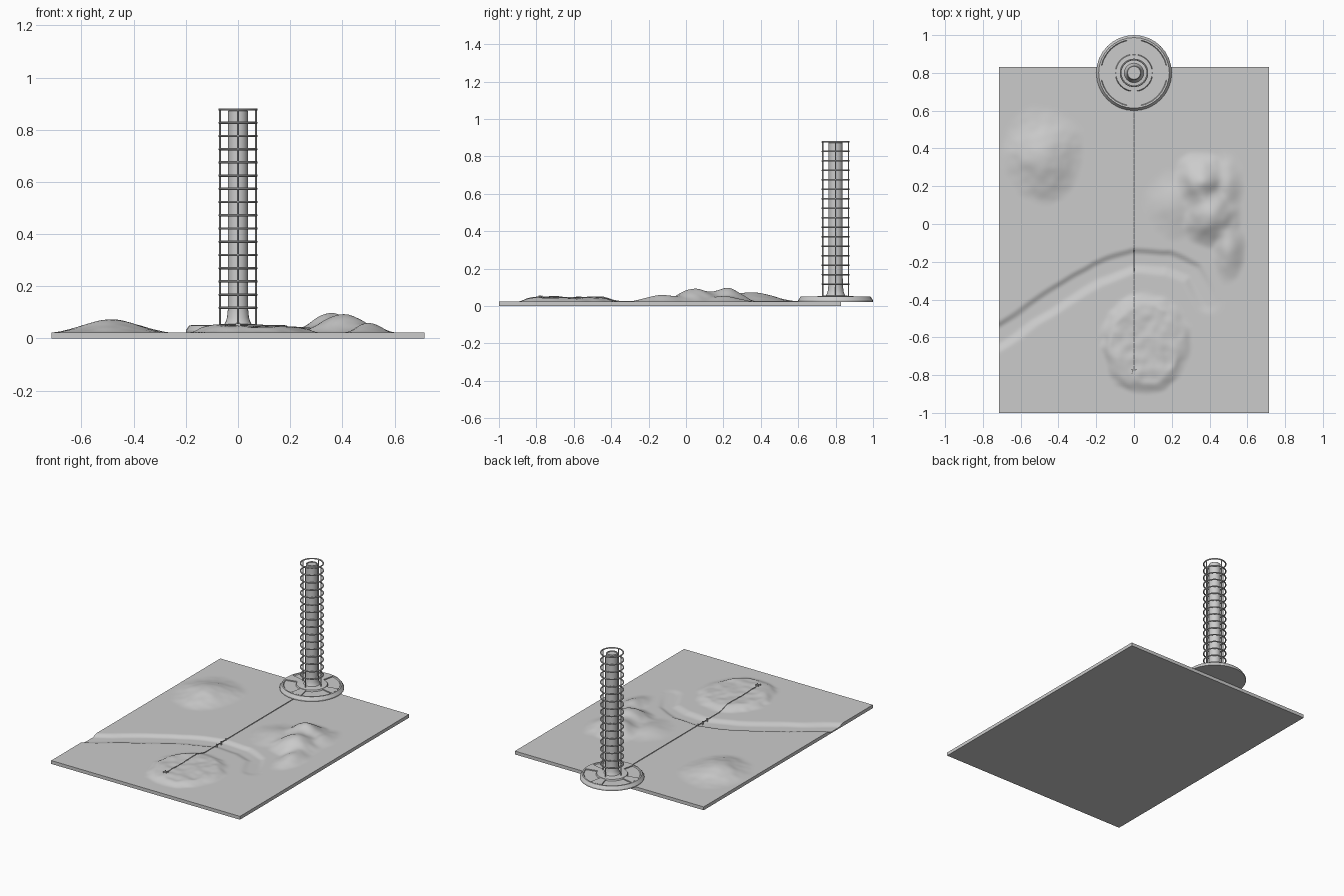
import bpy, bmesh, math
from mathutils import Vector, noise

if "Cube" in bpy.data.objects:
    bpy.data.objects.remove(bpy.data.objects["Cube"])

TOP = 0.023            # level of the flat ground
TC = Vector((0, 0.8, 0))   # tower axis


def finish(bm, name, smooth=None):
    bmesh.ops.recalc_face_normals(bm, faces=bm.faces)
    me = bpy.data.meshes.new(name)
    bm.to_mesh(me)
    bm.free()
    ob = bpy.data.objects.new(name, me)
    bpy.context.collection.objects.link(ob)
    if smooth:
        bpy.ops.object.select_all(action='DESELECT')
        ob.select_set(True)
        bpy.context.view_layer.objects.active = ob
        bpy.ops.object.shade_smooth_by_angle(angle=math.radians(smooth))
    return ob


def lathe(name, profile, n=32):
    bm = bmesh.new()
    rings = [[bm.verts.new((TC.x + r * math.cos(2 * math.pi * i / n),
                            TC.y + r * math.sin(2 * math.pi * i / n), z)) for i in range(n)]
             for r, z in profile]
    for a, b in zip(rings, rings[1:]):
        for i in range(n):
            bm.faces.new((a[i], a[(i + 1) % n], b[(i + 1) % n], b[i]))
    bm.faces.new(rings[0])
    bm.faces.new(rings[-1])
    return finish(bm, name, 30)


def rod(name, pts, radius):
    cu = bpy.data.curves.new(name, 'CURVE')
    cu.dimensions = '3D'
    cu.bevel_depth = radius
    cu.bevel_resolution = 1
    cu.use_fill_caps = True
    sp = cu.splines.new('POLY')
    sp.points.add(len(pts) - 1)
    for p, c in zip(sp.points, pts):
        p.co = (*c, 1)
    ob = bpy.data.objects.new(name, cu)
    bpy.context.collection.objects.link(ob)
    return ob


def box(name, centre, size):
    bm = bmesh.new()
    bmesh.ops.create_cube(bm, size=1)
    for v in bm.verts:
        v.co = Vector(a * b for a, b in zip(v.co, size)) + Vector(centre)
    return finish(bm, name)


def step(t):
    t = min(1, max(0, t))
    return t * t * (3 - 2 * t)


# Hills: centre x, y, radius x, y, height
HILLS = [(-0.48, 0.36, 0.23, 0.27, 0.05),
         (0.36, 0.22, 0.17, 0.16, 0.075), (0.41, 0.05, 0.18, 0.2, 0.07),
         (0.50, -0.13, 0.10, 0.20, 0.036), (0.49, 0.2, 0.10, 0.18, 0.03),
         (0.21, 0.1, 0.16, 0.2, 0.022)]
RIVER = [Vector(p) for p in ((-0.8, -0.64), (-0.6, -0.51), (-0.4, -0.37), (-0.2, -0.25),
                             (0, -0.18), (0.18, -0.19), (0.32, -0.25), (0.4, -0.4))]


def height(x, y):
    n1 = noise.noise((x * 7, y * 7, 1.3))
    n2 = noise.noise((x * 19, y * 19, 4.7))
    total = 0
    for cx, cy, rx, ry, h in HILLS:
        r = math.hypot((x - cx) / rx, (y - cy) / ry) + 0.10 * n1 + 0.04 * n2
        total += (h * step(1 - r)) ** 2.5
    z = TOP + total ** 0.4
    # Rough low plateau
    r = math.hypot((x - 0.06) / 0.25, (y + 0.63) / 0.28) + 0.08 * n1 + 0.06 * n2
    edge = step((1 - r) / 0.3)
    z += edge * (0.023 - 0.02 * (x - 0.02) + 0.006 * n2)
    # Carved river bed, steeper on its far bank
    p = Vector((x, y))
    best = (9, p)
    for a, b in zip(RIVER, RIVER[1:]):
        t = max(0, min(1, (p - a).dot(b - a) / (b - a).length_squared))
        q = a + (b - a) * t
        best = min(best, ((p - q).length, q), key=lambda k: k[0])
    d, q = best
    wide = 0.06 if y > q.y else 0.085
    z -= 0.014 * step((1 - (d + 0.01 * n1) / wide) * 1.6) * step((0.5 - x) / 0.25)
    return z


# Landscape slab
bm = bmesh.new()
bmesh.ops.create_grid(bm, x_segments=130, y_segments=166, size=1)
rim = [e for e in bm.edges if e.is_boundary]
for v in bm.verts:
    x, y = v.co.x * 0.715, -0.085 + v.co.y * 0.915
    v.co = (x, y, height(x, y))
new = bmesh.ops.extrude_edge_only(bm, edges=rim)['geom']
for v in new:
    if isinstance(v, bmesh.types.BMVert):
        v.co.z = 0
bmesh.ops.contextual_create(bm, geom=[e for e in new if isinstance(e, bmesh.types.BMEdge) and e.is_boundary])
finish(bm, "landscape", 50)

# Tower base disc and flared foot
lathe("tower_base", [(0.2, 0.022), (0.2, 0.031), (0.187, 0.05), (0.178, 0.05), (0.174, 0.044),
                     (0.1, 0.044), (0.096, 0.053), (0.075, 0.053), (0.058, 0.056)])
lathe("tower_column", [(0.055, 0.05), (0.048, 0.062), (0.042, 0.08), (0.039, 0.11), (0.038, 0.15),
                       (0.038, 0.872), (0.034, 0.876), (0.03, 0.876), (0.03, 0.87)], 24)

# Four raised wedges on the base
for k in range(4):
    bm = bmesh.new()
    low, high = [], []
    for r, s in ((0.09, -1), (0.178, -1), (0.18, 0), (0.178, 1), (0.09, 1)):
        a = k * math.pi / 2 + s * 0.22
        for ring, z in ((low, 0.04), (high, 0.051)):
            ring.append(bm.verts.new(TC + Vector((r * math.cos(a), r * math.sin(a), z))))
    bm.faces.new(low)
    bm.faces.new(high)
    for i in range(5):
        j = (i + 1) % 5
        bm.faces.new((low[i], low[j], high[j], high[i]))
    finish(bm, f"base_wedge_{k + 1}")

# Cage around the column: stacked hoops and upright rods
for i in range(16):
    bpy.ops.mesh.primitive_torus_add(location=TC + Vector((0, 0, 0.117 + i * 0.0507)), major_radius=0.071,
                                     minor_radius=0.0045, major_segments=32, minor_segments=8)
    bpy.context.object.name = f"cage_hoop_{i + 1}"
    bpy.ops.object.shade_smooth_by_angle()
for k in range(4):
    a = k * math.pi / 2
    foot = TC + Vector((0.069 * math.cos(a), 0.069 * math.sin(a), 0))
    rod(f"cage_rod_{k + 1}", [foot + Vector((0, 0, z)) for z in (0.05, 0.88)], 0.0035)

# Track from the tower across the river to the plateau
path = []
for i in range(47):
    y = 0.62 - i * 1.4 / 46
    path.append((0, y, max(TOP, height(0, y)) + 0.002))
rod("track", path, 0.003)
for y in (-0.13, -0.18, -0.23):
    box("bridge_post", (0, y, 0.019), (0.006, 0.006, 0.03))

# Small station at the end of the track
z_end = height(0, -0.78)
box("station", (0, -0.78, z_end + 0.003), (0.014, 0.012, 0.01))
for sx in (-1, 1):
    for sy in (-1, 1):
        box("station_post", (sx * 0.01, -0.78 + sy * 0.01, z_end + 0.002), (0.004, 0.004, 0.012))
